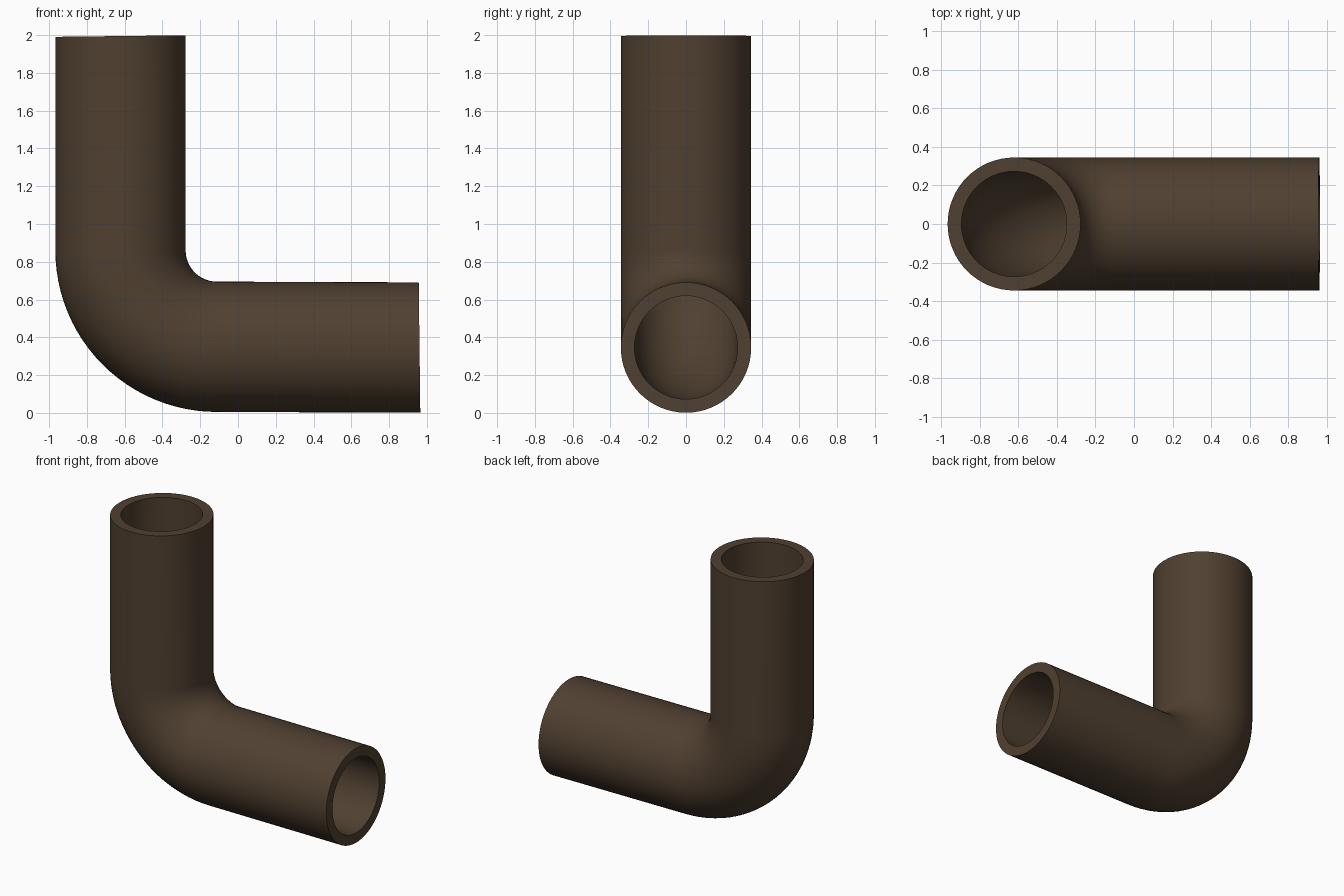
import bpy, bmesh, math
from mathutils import Vector

if "Cube" in bpy.data.objects:
    bpy.data.objects.remove(bpy.data.objects["Cube"])

SIDES = 64
R_OUT, R_IN = 0.345, 0.273
BEND_R = 0.51
CX, CZ = -0.112, 0.86          # centre of the bend

brown = bpy.data.materials.new("dark brown")
brown.diffuse_color = (0.080, 0.051, 0.030, 1)
brown.use_nodes = True
brown.node_tree.nodes["Principled BSDF"].inputs["Base Color"].default_value = brown.diffuse_color

# Path stations: (centre, direction across the pipe in the xz plane)
path = [(Vector((CX - BEND_R, 0, 1.995)), Vector((-1, 0, -0.012)))]
BEND_STEPS = 24
for i in range(BEND_STEPS + 1):
    a = math.pi + (math.pi / 2) * i / BEND_STEPS
    d = Vector((math.cos(a), 0, math.sin(a)))
    path.append((Vector((CX, 0, CZ)) + d * BEND_R, d))
path.append((Vector((0.961, 0, 0.346)), Vector((0.012, 0, -1))))


def tube(bm, radius):
    """Sweep a circle along the path, return its rings of vertices."""
    rings = []
    for c, d in path:
        ring = []
        for k in range(SIDES):
            t = 2 * math.pi * k / SIDES
            ring.append(bm.verts.new(c + d * radius * math.cos(t)
                                     + Vector((0, radius * math.sin(t), 0))))
        rings.append(ring)
    for a, b in zip(rings, rings[1:]):
        bridge(bm, a, b)
    return rings


def bridge(bm, a, b):
    for k in range(SIDES):
        n = (k + 1) % SIDES
        bm.faces.new((a[k], a[n], b[n], b[k]))


bm = bmesh.new()
outer = tube(bm, R_OUT)
inner = tube(bm, R_IN)
# Flat rims at both open ends
bridge(bm, outer[0], inner[0])
bridge(bm, outer[-1], inner[-1])
bmesh.ops.recalc_face_normals(bm, faces=bm.faces[:])

mesh = bpy.data.meshes.new("elbow_pipe")
bm.to_mesh(mesh)
bm.free()
mesh.materials.append(brown)
pipe = bpy.data.objects.new("elbow_pipe", mesh)
bpy.context.collection.objects.link(pipe)
bpy.context.view_layer.objects.active = pipe
pipe.select_set(True)
bpy.ops.object.shade_smooth_by_angle(angle=math.radians(35))
